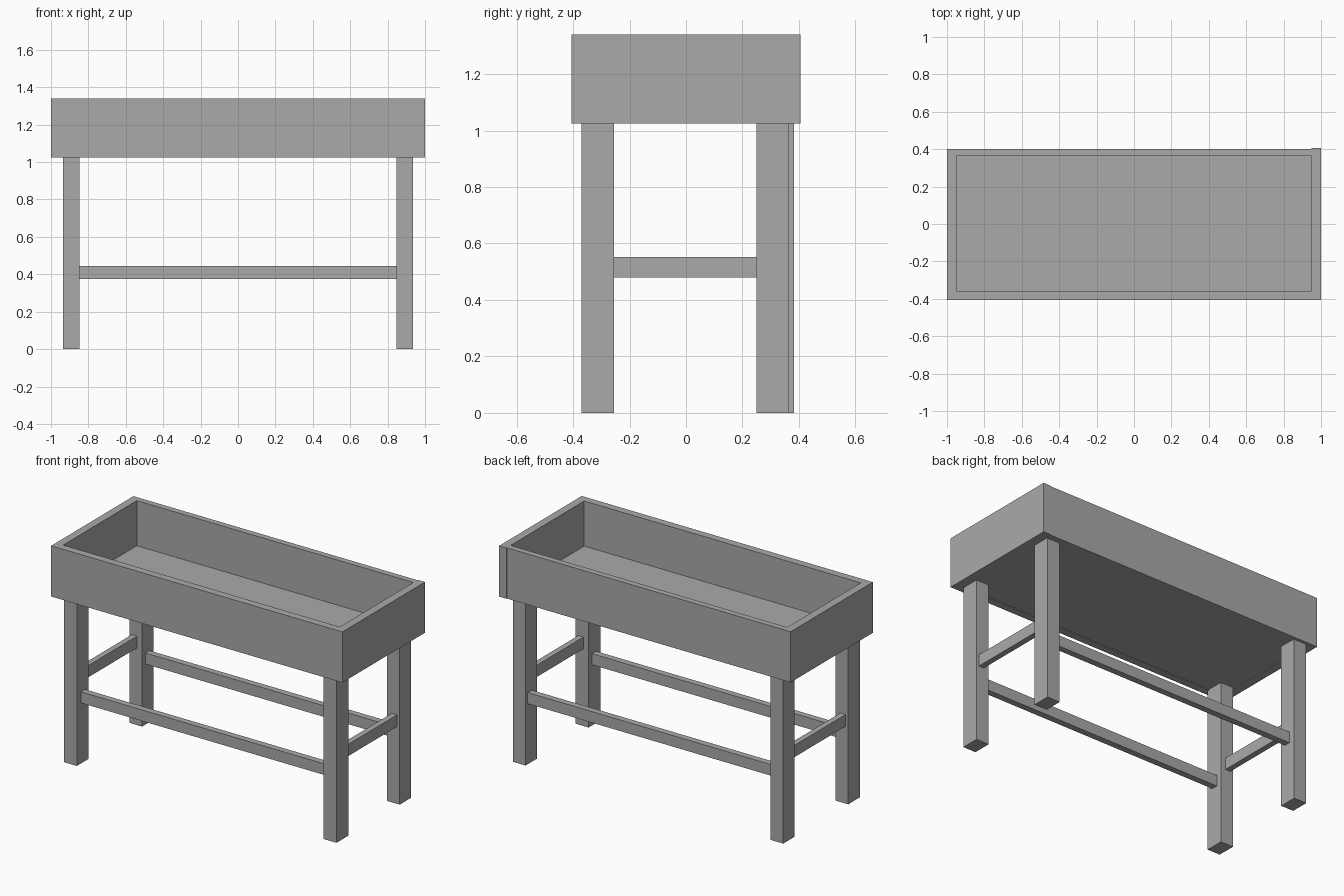
import bpy

default = bpy.data.objects.get("Cube")
if default:
    bpy.data.objects.remove(default, do_unlink=True)

# Single plain grey colour
GREY = (0.4, 0.4, 0.4, 1.0)
grey = bpy.data.materials.new("plain_grey")
grey.use_nodes = True
grey.diffuse_color = GREY
grey.node_tree.nodes["Principled BSDF"].inputs["Base Color"].default_value = GREY


def board(name, x, y, z):
    """Box given by its (min, max) range on each axis."""
    bpy.ops.mesh.primitive_cube_add(size=1)
    obj = bpy.context.object
    obj.name = obj.data.name = name
    for v in obj.data.vertices:
        v.co = [r[0] if c < 0 else r[1] for c, r in zip(v.co, (x, y, z))]
    obj.data.materials.append(grey)
    return obj


BOTTOM, TOP = 1.025, 1.34
INNER = 0.95
wall = (BOTTOM, TOP)

# Tray: four boards around a slightly recessed floor
board("tray_front", (-1, INNER), (-0.405, -0.358), wall)
board("tray_back", (-1, INNER), (0.364, 0.402), wall)
board("tray_left_end", (INNER, 1), (-0.405, 0.406), wall)
board("tray_right_end", (-1, -INNER), (-0.358, 0.364), wall)
board("tray_floor", (-INNER, INNER), (-0.358, 0.364), (BOTTOM + 0.004, 1.06))

# Legs and end stretchers; the right back leg sits slightly further back
for side, sign, back in (("left", 1, 0.25), ("right", -1, 0.27)):
    leg_x = sorted((sign * 0.848, sign * 0.936))
    rail_x = sorted((sign * 0.882, sign * 0.918))
    leg_z = (0, BOTTOM + 0.004)
    board(f"front_leg_{side}", leg_x, (-0.37, -0.255), leg_z)
    board(f"back_leg_{side}", leg_x, (back, back + 0.113), leg_z)
    board(f"end_stretcher_{side}", rail_x, (-0.255, back), (0.48, 0.553))

# Long stretchers between the legs
for name, y in (("front", -0.31), ("back", 0.322)):
    board(f"{name}_stretcher", (-0.848, 0.848), (y - 0.02, y + 0.02), (0.376, 0.445))
